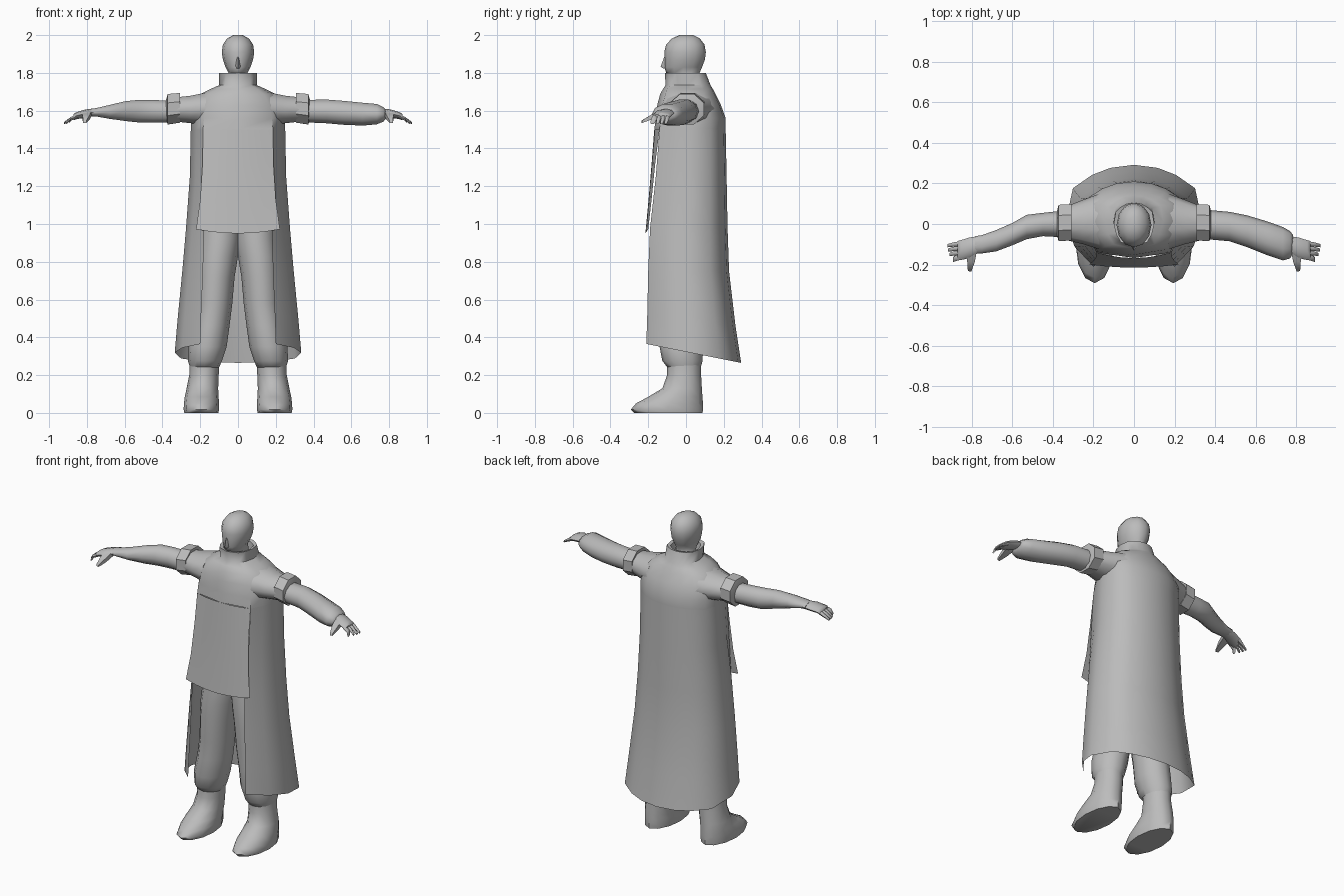
import bpy, bmesh, math

GREY = bpy.data.materials.new("plain grey")
GREY.diffuse_color = (0.5, 0.5, 0.5, 1)


def loft(name, rows, closed=True, caps=True, angle=50):
    """Skin equal-length rows of points; closed rows become tubes."""
    bm = bmesh.new()
    vs = [[bm.verts.new(p) for p in r] for r in rows]
    n = len(rows[0])
    for a, b in zip(vs, vs[1:]):
        for i in range(n if closed else n - 1):
            j = (i + 1) % n
            bm.faces.new((a[i], a[j], b[j], b[i]))
    if closed and caps:
        bm.faces.new(vs[0][::-1])
        bm.faces.new(vs[-1])
    bmesh.ops.remove_doubles(bm, verts=bm.verts, dist=0.0005)
    bmesh.ops.recalc_face_normals(bm, faces=bm.faces)
    me = bpy.data.meshes.new(name)
    bm.to_mesh(me)
    bm.free()
    me.shade_smooth()
    me.set_sharp_from_angle(angle=math.radians(angle))
    me.materials.append(GREY)
    ob = bpy.data.objects.new(name, me)
    bpy.context.collection.objects.link(ob)
    return ob


def zring(x0, x1, y0, y1, z, n=12, tilt=0.0):
    """Horizontal oval given by its extents; tilt raises the front."""
    out = []
    for i in range(n):
        a = 2 * math.pi * i / n
        c, s = math.cos(a), math.sin(a)
        out.append(((x0 + x1) / 2 + (x1 - x0) / 2 * c,
                    (y0 + y1) / 2 + (y1 - y0) / 2 * s, z - tilt * s))
    return out


def xring(x, y0, y1, z0, z1, n=10, turn=0.0):
    """Upright oval across an arm given by its extents."""
    return [(x, (y0 + y1) / 2 + (y1 - y0) / 2 * math.cos(2 * math.pi * i / n + turn),
             (z0 + z1) / 2 + (z1 - z0) / 2 * math.sin(2 * math.pi * i / n + turn))
            for i in range(n)]


def mirror_row(half, shared_last=True):
    """Extend a half outline that ends on the centre line to both sides."""
    return half + [(-x, y, z) for x, y, z in half[:-1][::-1]]


def coat_half(w, yf, yb, xf, zf, zb):
    """Half outline of the coat, front edge to centre back."""
    out = []
    for x, t in ((xf, 0), (0.88 * w, 0.2), (w, 0.46), (0.9 * w, 0.77),
                 (0.62 * w, 0.9), (0.35 * w, 0.97), (0, 1)):
        out.append((x, yf + (yb - yf) * t, zf + (zb - zf) * t))
    return out


# Open-fronted coat skirt
skirt = [(0.25, -0.14, 0.21, 0.185, 1.5, 1.5),
         (0.255, -0.16, 0.215, 0.185, 1.25, 1.25),
         (0.275, -0.19, 0.22, 0.18, 0.98, 0.98),
         (0.295, -0.20, 0.228, 0.185, 0.75, 0.75),
         (0.32, -0.205, 0.262, 0.195, 0.52, 0.46),
         (0.335, -0.21, 0.292, 0.2, 0.365, 0.265)]
loft("coat_skirt", [mirror_row(coat_half(*r)) for r in skirt], closed=False)

# Closed upper coat with standing collar
upper = [(0.25, -0.14, 0.21, 0.185, 1.5, -0.168),
         (0.25, -0.135, 0.21, 0.18, 1.56, -0.16),
         (0.245, -0.125, 0.185, 0.165, 1.63, -0.152),
         (0.205, -0.11, 0.158, 0.14, 1.685, -0.138),
         (0.145, -0.10, 0.142, 0.10, 1.715, -0.122),
         (0.10, -0.085, 0.13, 0.065, 1.735, -0.108),
         (0.10, -0.09, 0.105, 0.065, 1.80, -0.112),
         (0.082, -0.07, 0.085, 0.05, 1.795, -0.09),
         (0.075, -0.06, 0.08, 0.05, 1.74, -0.08)]
loft("coat_upper", [mirror_row(coat_half(w, yf, yb, xf, z, z)) + [(0, yc, z)]
                    for w, yf, yb, xf, z, yc in upper], caps=False)

# Hanging front panel
panel = []
for w, yc, ye, zc, ze in ((0.185, -0.168, -0.14, 1.5, 1.5),
                          (0.188, -0.182, -0.163, 1.32, 1.32),
                          (0.2, -0.198, -0.182, 1.13, 1.13),
                          (0.222, -0.215, -0.2, 0.95, 0.972)):
    panel.append([(w * t, yc + (ye - yc) * t * t, zc + (ze - zc) * t * t)
                  for t in (-1, -0.66, -0.33, 0, 0.33, 0.66, 1)])
loft("front_panel", panel, closed=False)

# Head and neck
loft("head", [zring(-0.055, 0.055, -0.05, 0.07, 1.72),
              zring(-0.055, 0.055, -0.07, 0.07, 1.785),
              zring(-0.05, 0.05, -0.105, 0.072, 1.80),
              zring(-0.066, 0.066, -0.115, 0.085, 1.83),
              zring(-0.08, 0.08, -0.113, 0.1, 1.87),
              zring(-0.086, 0.086, -0.115, 0.105, 1.91),
              zring(-0.08, 0.08, -0.105, 0.098, 1.95),
              zring(-0.058, 0.058, -0.075, 0.073, 1.982),
              zring(-0.025, 0.025, -0.035, 0.038, 2.0)], angle=60)
loft("nose", [[(-0.008, -0.105, 1.885), (0, -0.116, 1.885), (0.008, -0.105, 1.885)],
              [(-0.016, -0.105, 1.835), (0, -0.134, 1.832), (0.016, -0.105, 1.835)],
              [(-0.012, -0.1, 1.822), (0, -0.118, 1.822), (0.012, -0.1, 1.822)]])

for side, s in (("left", 1), ("right", -1)):
    def flip(rows):
        return [[(s * x, y, z) for x, y, z in r] for r in rows]

    # Trouser leg
    loft(side + "_trouser_leg", flip([
        zring(-0.02, 0.2, -0.13, 0.13, 1.06),
        zring(-0.015, 0.205, -0.14, 0.12, 0.92),
        zring(0.0, 0.215, -0.145, 0.11, 0.83),
        zring(0.018, 0.22, -0.145, 0.1, 0.72),
        zring(0.03, 0.222, -0.14, 0.095, 0.58),
        zring(0.045, 0.24, -0.135, 0.095, 0.46),
        zring(0.06, 0.262, -0.14, 0.09, 0.35),
        zring(0.085, 0.265, -0.125, 0.088, 0.275),
        zring(0.105, 0.25, -0.09, 0.075, 0.23)]), angle=60)

    # Boot
    loft(side + "_boot", flip([
        zring(0.1, 0.256, -0.1, 0.08, 0.26),
        zring(0.102, 0.258, -0.1, 0.08, 0.2),
        zring(0.105, 0.272, -0.125, 0.084, 0.13),
        zring(0.103, 0.282, -0.2, 0.087, 0.085),
        zring(0.1, 0.286, -0.265, 0.09, 0.05),
        zring(0.1, 0.288, -0.292, 0.09, 0.018),
        zring(0.104, 0.284, -0.275, 0.088, 0.0)]), angle=55)

    # Short sleeve and its thick cuff
    loft(side + "_shoulder", flip([
        xring(0.17, -0.125, 0.15, 1.52, 1.70),
        xring(0.25, -0.1, 0.12, 1.53, 1.683),
        xring(0.34, -0.078, 0.085, 1.54, 1.672)]), angle=60)
    loft(side + "_cuff", flip([
        xring(0.315, -0.06, 0.07, 1.55, 1.67, 8, 0.39),
        xring(0.308, -0.088, 0.105, 1.53, 1.7, 8, 0.39),
        xring(0.372, -0.092, 0.102, 1.52, 1.695, 8, 0.39),
        xring(0.38, -0.06, 0.07, 1.545, 1.665, 8, 0.39)]), angle=30)

    # Arm: loose sleeve on one side, bare forearm on the other
    if s > 0:
        arm = [(0.36, -0.075, 0.07, 1.535, 1.66), (0.47, -0.085, 0.06, 1.53, 1.662),
               (0.56, -0.115, 0.042, 1.522, 1.655), (0.66, -0.155, 0.012, 1.518, 1.645),
               (0.735, -0.18, -0.015, 1.525, 1.638), (0.77, -0.17, -0.035, 1.54, 1.62),
               (0.785, -0.145, -0.055, 1.558, 1.605)]
    else:
        arm = [(0.36, -0.065, 0.065, 1.535, 1.655), (0.45, -0.06, 0.055, 1.533, 1.66),
               (0.53, -0.075, 0.045, 1.535, 1.66), (0.6, -0.105, 0.005, 1.543, 1.652),
               (0.68, -0.135, -0.03, 1.555, 1.632), (0.75, -0.145, -0.055, 1.568, 1.615),
               (0.785, -0.145, -0.06, 1.57, 1.61)]
    loft(side + "_arm", flip([xring(*r) for r in arm]), angle=60)

    # Flat palm, drooping fingers and thumb
    loft(side + "_palm", flip([
        xring(0.765, -0.14, -0.06, 1.57, 1.612, 8),
        xring(0.81, -0.168, -0.066, 1.562, 1.606, 8),
        xring(0.855, -0.178, -0.08, 1.555, 1.592, 8),
        xring(0.87, -0.178, -0.084, 1.55, 1.583, 8)]), angle=60)
    for k in range(4):
        y = -0.163 + 0.022 * k
        tip = (0.893, 0.91, 0.918, 0.92)[k]
        d = -0.008 if k == 0 else 0.0
        loft(f"{side}_finger_{k + 1}", flip([
            xring(0.85, y - 0.012, y + 0.012, 1.56, 1.585, 6),
            xring(0.885, y - 0.014 + d, y + 0.008, 1.545, 1.568, 6),
            xring(tip, y - 0.018 + d, y - 0.002, 1.528, 1.542, 6)]), angle=60)
    loft(side + "_thumb", flip([
        [(0.775, -0.13, 1.572), (0.825, -0.14, 1.57), (0.825, -0.14, 1.598), (0.775, -0.13, 1.6)],
        [(0.785, -0.185, 1.552), (0.823, -0.185, 1.552), (0.823, -0.185, 1.578), (0.785, -0.185, 1.578)],
        [(0.803, -0.235, 1.535), (0.82, -0.232, 1.535), (0.82, -0.232, 1.548), (0.803, -0.235, 1.548)]]),
        angle=60)
